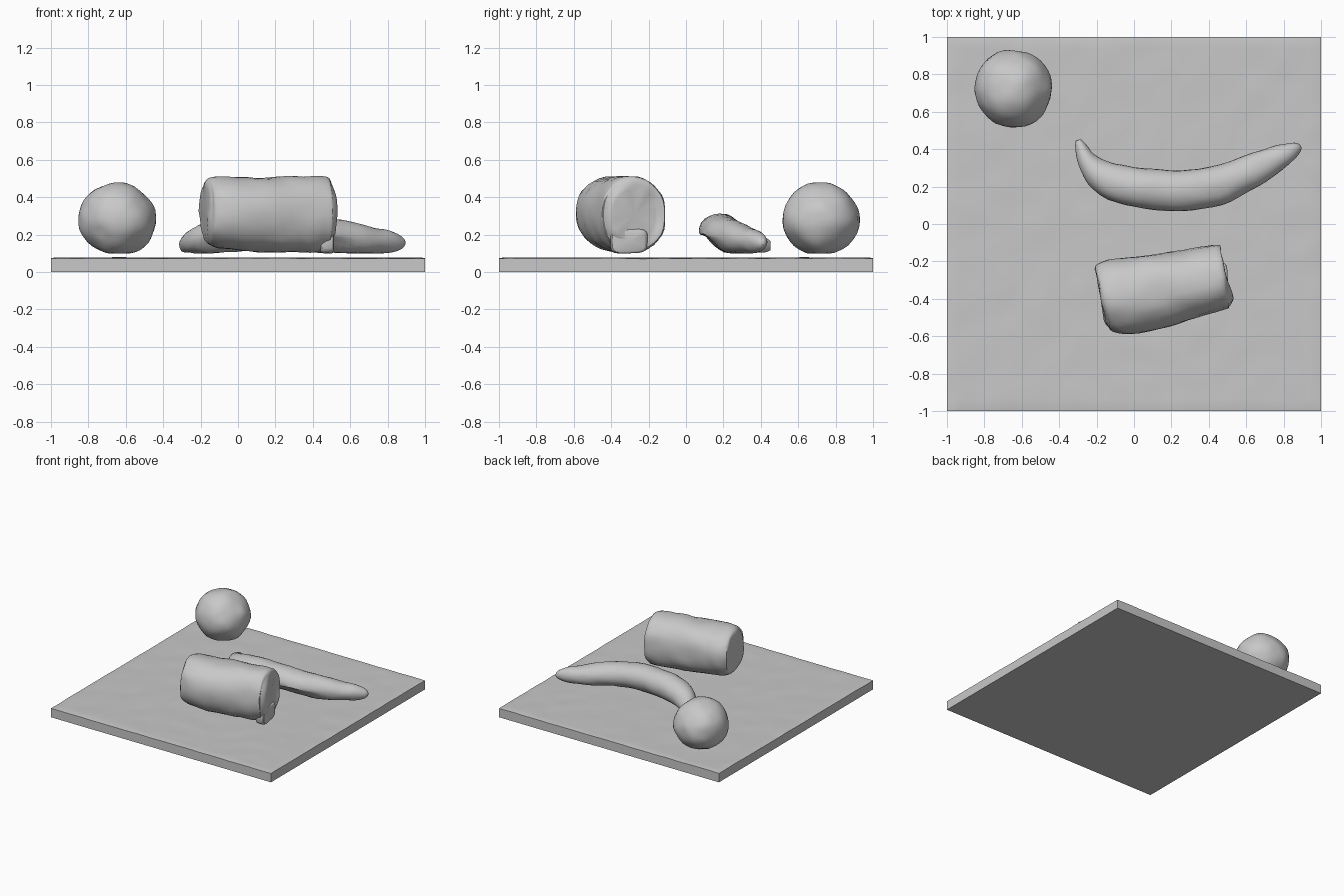
import bpy, bmesh, math
from mathutils import Vector, noise

if "Cube" in bpy.data.objects:
    bpy.data.objects.remove(bpy.data.objects["Cube"])

grey = bpy.data.materials.new("plain grey")
grey.diffuse_color = (0.58, 0.58, 0.58, 1)
grey.use_nodes = True
grey.node_tree.nodes["Principled BSDF"].inputs["Base Color"].default_value = grey.diffuse_color


def finish(bm, name, angle=35):
    bmesh.ops.recalc_face_normals(bm, faces=bm.faces)
    mesh = bpy.data.meshes.new(name)
    bm.to_mesh(mesh)
    bm.free()
    mesh.materials.append(grey)
    obj = bpy.data.objects.new(name, mesh)
    bpy.context.collection.objects.link(obj)
    bpy.ops.object.select_all(action='DESELECT')
    obj.select_set(True)
    bpy.context.view_layer.objects.active = obj
    bpy.ops.object.shade_smooth_by_angle(angle=math.radians(angle))
    return obj


def roughen(bm, amount, scale, floor):
    # Uneven hand-shaped surface with a flattened underside
    bm.normal_update()
    for v in bm.verts:
        n = noise.noise(v.co * scale) + 0.5 * noise.noise(v.co * scale * 2.3)
        v.co += v.normal * n * amount
        v.co.z = max(v.co.z, floor)


def smooth_stations(stations, steps):
    # Catmull-Rom interpolation of (x, y, z, half width, half height)
    out = []
    for i in range(len(stations) - 1):
        p = [stations[min(max(i + k, 0), len(stations) - 1)] for k in (-1, 0, 1, 2)]
        for s in range(steps):
            t = s / steps
            out.append([0.5 * (2 * b + (c - a) * t + (2*a - 5*b + 4*c - d) * t*t
                               + (3*b - a - 3*c + d) * t**3) for a, b, c, d in zip(*p)])
    out.append(list(stations[-1]))
    return out


def loft(stations, sides, power=2.0):
    bm = bmesh.new()
    rings = []
    for i, (x, y, z, w, h) in enumerate(stations):
        a = stations[max(i - 1, 0)]
        b = stations[min(i + 1, len(stations) - 1)]
        tangent = Vector((b[0] - a[0], b[1] - a[1], 0)).normalized()
        side = Vector((-tangent.y, tangent.x, 0))
        ring = []
        for k in range(sides):
            ang = 2 * math.pi * k / sides
            c, s = math.cos(ang), math.sin(ang)
            cu = math.copysign(abs(c) ** (2 / power), c) * w
            su = math.copysign(abs(s) ** (2 / power), s) * h
            ring.append(bm.verts.new(Vector((x, y, z + su)) + side * cu))
        rings.append(ring)
    for r, q in zip(rings, rings[1:]):
        for k in range(sides):
            bm.faces.new((r[k], r[(k + 1) % sides], q[(k + 1) % sides], q[k]))
    # End caps
    for ring in (rings[0], rings[-1]):
        centre = sum((v.co for v in ring), Vector()) / sides
        hub = bm.verts.new(centre)
        for k in range(sides):
            bm.faces.new((ring[k], ring[(k + 1) % sides], hub))
    return bm


# Board: thick slab with a gently wavy top and slightly worn edges
bm = bmesh.new()
bmesh.ops.create_grid(bm, x_segments=64, y_segments=64, size=1)
for v in bm.verts:
    n = noise.noise(Vector((v.co.x * 7, v.co.y * 7, 0.3)))
    v.co.z = 0.077 + 0.003 * n
    edge = max(abs(v.co.x), abs(v.co.y))
    if edge > 0.99:
        v.co.z -= 0.004
border = [e for e in bm.edges if e.is_boundary]
low = bmesh.ops.extrude_edge_only(bm, edges=border)["geom"]
for v in low:
    if isinstance(v, bmesh.types.BMVert):
        v.co.z = 0
bmesh.ops.holes_fill(bm, edges=[e for e in bm.edges if e.is_boundary], sides=0)
finish(bm, "board", 30)

# Round fruit
bm = bmesh.new()
bmesh.ops.create_icosphere(bm, subdivisions=4, radius=1)
for v in bm.verts:
    v.co = Vector((-0.645 + v.co.x * 0.207, 0.722 + v.co.y * 0.207, 0.284 + v.co.z * 0.195))
roughen(bm, 0.010, 7, 0.10)
finish(bm, "round_fruit")

# Curved fruit: bent tapering loft, raised in the middle
curve = [
    (-0.298, 0.450, 0.140, 0.012, 0.025),
    (-0.285, 0.415, 0.145, 0.030, 0.042),
    (-0.235, 0.320, 0.165, 0.060, 0.064),
    (-0.140, 0.240, 0.190, 0.094, 0.088),
    (0.020, 0.195, 0.208, 0.106, 0.100),
    (0.220, 0.180, 0.212, 0.108, 0.100),
    (0.400, 0.195, 0.206, 0.107, 0.095),
    (0.560, 0.250, 0.188, 0.098, 0.088),
    (0.700, 0.318, 0.172, 0.080, 0.074),
    (0.810, 0.375, 0.162, 0.056, 0.056),
    (0.870, 0.405, 0.158, 0.032, 0.034),
    (0.890, 0.415, 0.157, 0.008, 0.010),
]
bm = loft(smooth_stations(curve, 4), 24)
bm.normal_update()
for v in bm.verts:
    # Outer side of the bend is lifted off the board
    if v.co.z < 0.2:
        v.co.z += max(0, 0.20 - v.co.y) * 0.55 * min(1, (0.2 - v.co.z) / 0.06)
roughen(bm, 0.006, 9, 0.10)
finish(bm, "curved_fruit")

# Short thick roll: rounded left end, crisper right end
roll = [
    (-0.178, -0.395, 0.325, 0.110, 0.115),
    (-0.172, -0.394, 0.325, 0.155, 0.155),
    (-0.150, -0.390, 0.322, 0.180, 0.178),
    (-0.100, -0.386, 0.318, 0.195, 0.190),
    (0.000, -0.382, 0.314, 0.203, 0.196),
    (0.150, -0.352, 0.309, 0.196, 0.200),
    (0.300, -0.320, 0.307, 0.186, 0.202),
    (0.420, -0.293, 0.307, 0.178, 0.203),
    (0.470, -0.281, 0.306, 0.173, 0.199),
    (0.487, -0.278, 0.305, 0.158, 0.180),
    (0.491, -0.277, 0.305, 0.120, 0.135),
]
bm = loft(smooth_stations(roll, 3), 36, 2.25)
roughen(bm, 0.010, 7, 0.10)
finish(bm, "roll")

# Small flap hanging under the right end of the roll
flap = [
    (0.425, -0.315, 0.165, 0.075, 0.055),
    (0.435, -0.313, 0.165, 0.095, 0.065),
    (0.490, -0.303, 0.165, 0.100, 0.066),
    (0.503, -0.301, 0.165, 0.080, 0.055),
]
bm = loft(smooth_stations(flap, 3), 20, 4)
roughen(bm, 0.006, 11, 0.10)
finish(bm, "roll_flap")
